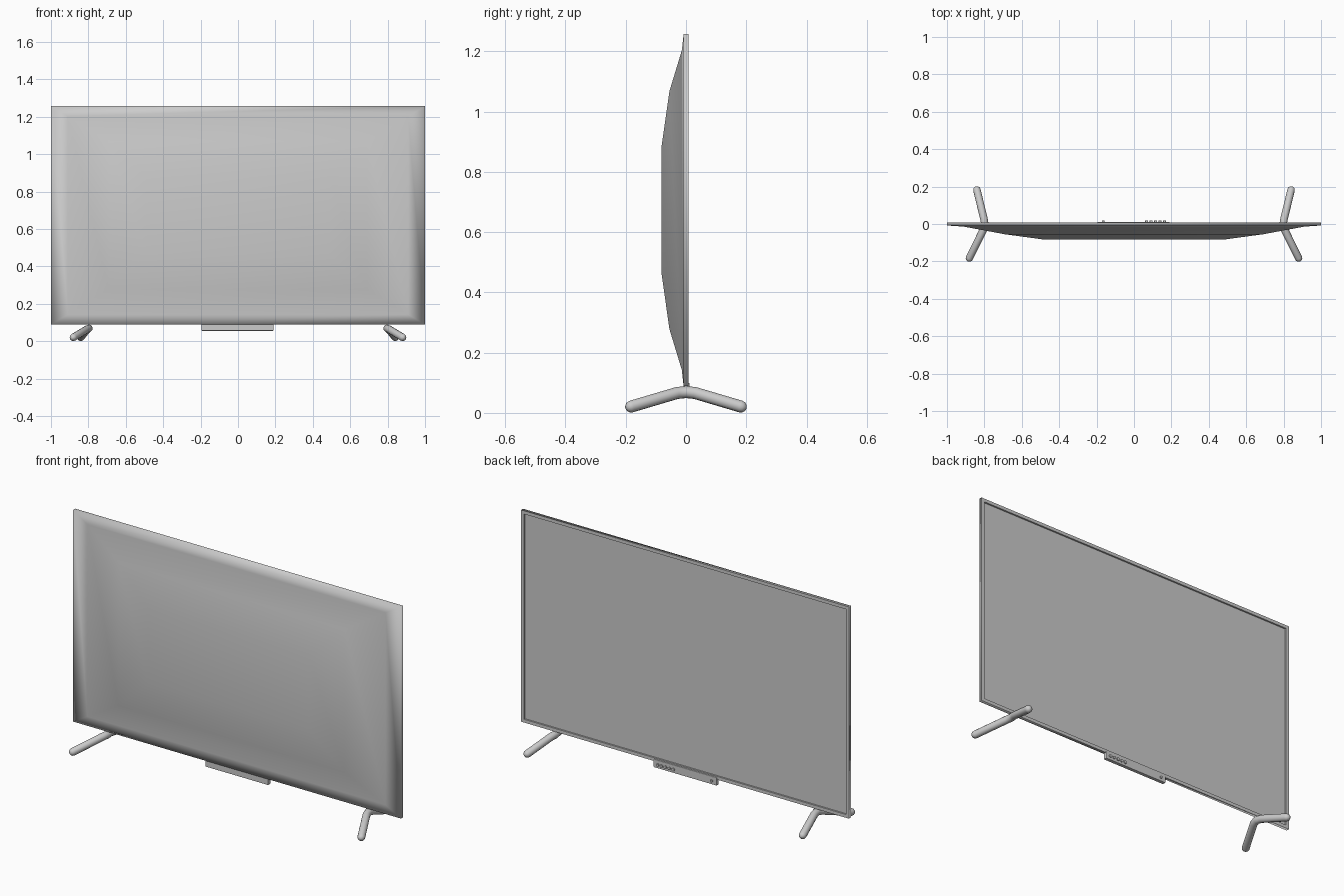
import bpy, bmesh
from math import pi

cube = bpy.data.objects.get("Cube")
if cube:
    bpy.data.objects.remove(cube, do_unlink=True)

grey = bpy.data.materials.new("light_grey")
grey.use_nodes = True
grey.diffuse_color = (0.6, 0.6, 0.6, 1)
grey.node_tree.nodes["Principled BSDF"].inputs["Base Color"].default_value = (0.6, 0.6, 0.6, 1)

MID_Z = 0.673
HALF_W, HALF_H = 1.0, 0.584
FRONT, BACK = 0.009, -0.008


def add_object(name, data):
    obj = bpy.data.objects.new(name, data)
    bpy.context.scene.collection.objects.link(obj)
    data.materials.append(grey)
    return obj


def ring_shell(name, rings, smooth, cap):
    """Join nested rectangles (half width, half height, y), outermost first."""
    bm = bmesh.new()
    loops = []
    for w, h, y in rings:
        loops.append([bm.verts.new((sx * w, y, MID_Z + sz * h))
                      for sx, sz in ((-1, -1), (1, -1), (1, 1), (-1, 1))])
    for a, b in zip(loops, loops[1:]):
        for i in range(4):
            j = (i + 1) % 4
            bm.faces.new((a[i], a[j], b[j], b[i]))
    if cap:
        bm.faces.new(loops[-1])
    bmesh.ops.recalc_face_normals(bm, faces=bm.faces)
    # An open shell is turned so its last face looks away from the middle
    bm.faces.ensure_lookup_table()
    outward = rings[-1][2] - rings[0][2]
    if cap and bm.faces[-1].normal.y * outward < 0 and smooth:
        bmesh.ops.reverse_faces(bm, faces=bm.faces)
    if cap and not smooth and bm.faces[-1].normal.y < 0:
        bmesh.ops.reverse_faces(bm, faces=bm.faces)
    for f in bm.faces:
        f.smooth = smooth
    mesh = bpy.data.meshes.new(name)
    bm.to_mesh(mesh)
    bm.free()
    return add_object(name, mesh)


def box(name, lo, hi, bevel=0.0):
    bm = bmesh.new()
    bmesh.ops.create_cube(bm, size=1)
    for v in bm.verts:
        v.co = [lo[i] + (v.co[i] + 0.5) * (hi[i] - lo[i]) for i in range(3)]
    mesh = bpy.data.meshes.new(name)
    bm.to_mesh(mesh)
    bm.free()
    obj = add_object(name, mesh)
    if bevel:
        mod = obj.modifiers.new("soft_edges", "BEVEL")
        mod.width = bevel
        mod.segments = 2
    return obj


# Domed rear housing, including the thin outer rim
ring_shell("rear_housing", [
    (HALF_W, HALF_H, FRONT), (HALF_W, HALF_H, BACK),
    (0.91, 0.53, -0.014), (0.69, 0.395, -0.055), (0.49, 0.205, -0.082)],
    smooth=True, cap=True)

# Bezel with the recessed screen inside it
BEZEL = 0.018
ring_shell("bezel_and_screen", [
    (HALF_W, HALF_H, FRONT),
    (HALF_W - BEZEL, HALF_H - BEZEL, FRONT),
    (HALF_W - BEZEL, HALF_H - BEZEL, 0.0)],
    smooth=False, cap=True)

# Control box under the panel
box("control_box", (-0.195, -0.008, 0.056), (0.19, 0.012, 0.1), 0.003)


def button(name, x, radius):
    bm = bmesh.new()
    bmesh.ops.create_cone(bm, cap_ends=True, segments=16, radius1=radius,
                          radius2=radius, depth=0.012)
    for v in bm.verts:
        v.co = (x + v.co.x, 0.012 + v.co.z, 0.076 + v.co.y)
    bmesh.ops.recalc_face_normals(bm, faces=bm.faces)
    mesh = bpy.data.meshes.new(name)
    bm.to_mesh(mesh)
    bm.free()
    add_object(name, mesh)


for i in range(5):
    button(f"button_{i + 1}", 0.068 + i * 0.024, 0.008)
button("indicator", -0.165, 0.007)


# Splayed tube feet with rounded tips
def foot(name, side):
    radius = 0.02
    path = [(0.88, -0.182, 0.021), (0.805, -0.03, 0.066), (0.797, 0, 0.069),
            (0.803, 0.03, 0.066), (0.84, 0.182, 0.021)]
    curve = bpy.data.curves.new(name, "CURVE")
    curve.dimensions = "3D"
    curve.bevel_depth = radius
    curve.bevel_resolution = 4
    curve.use_fill_caps = True

    def tip(end, inner):
        d = [e - n for e, n in zip(end, inner)]
        length = sum(c * c for c in d) ** 0.5
        return [(tuple(e + c / length * radius * t for e, c in zip(end, d)), r)
                for t, r in ((0.5, 0.87), (0.85, 0.53), (0.97, 0.2))]

    points = tip(path[0], path[1])[::-1] + [(p, 1) for p in path] + tip(path[-1], path[-2])
    spline = curve.splines.new("POLY")
    spline.points.add(len(points) - 1)
    for sp, (co, r) in zip(spline.points, points):
        sp.co = (side * co[0], co[1], max(co[2], radius * r), 1)
        sp.radius = r
    spline.use_smooth = True
    add_object(name, curve)


foot("left_foot", 1)
foot("right_foot", -1)
